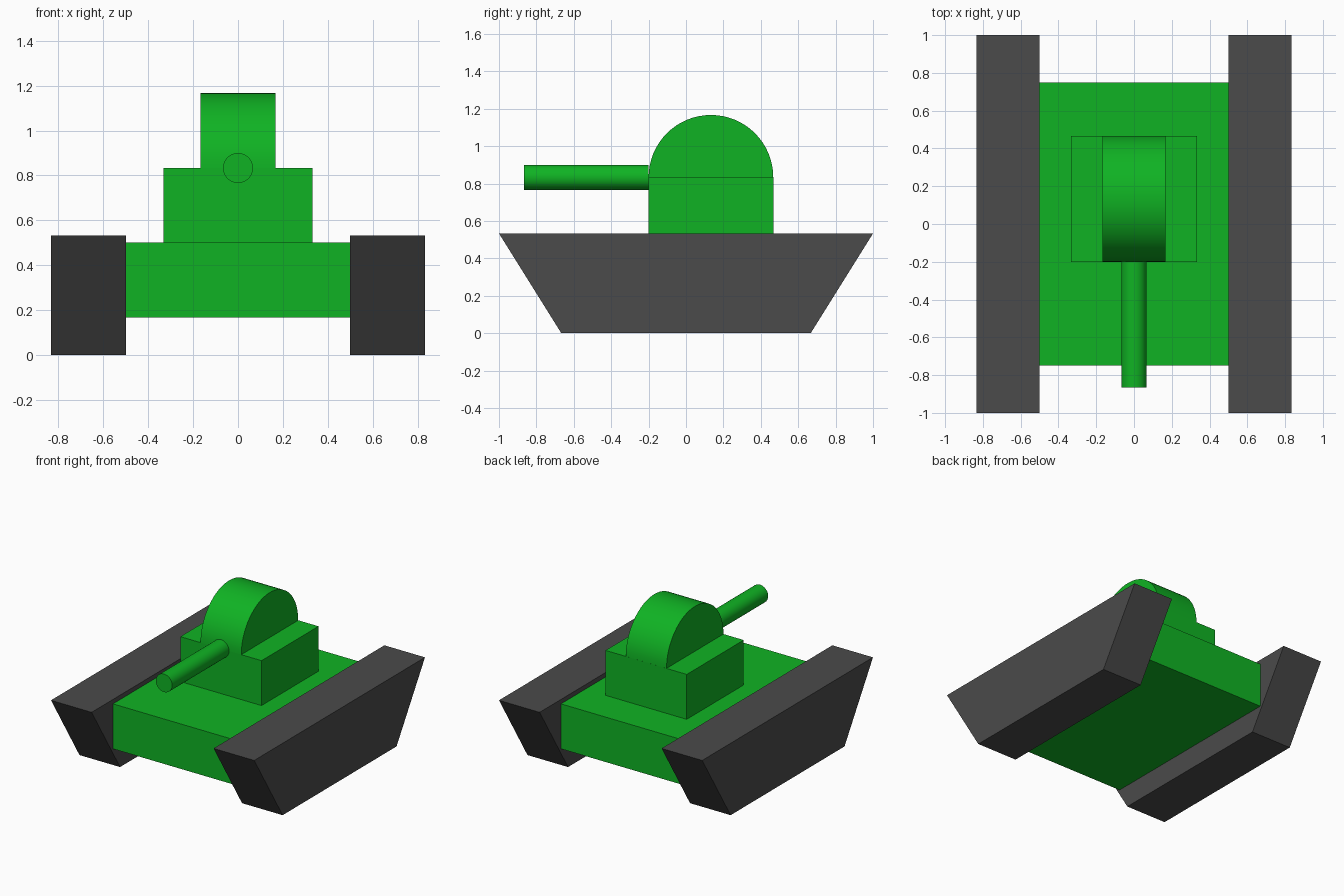
import bpy, bmesh, math

if "Cube" in bpy.data.objects:
    bpy.data.objects.remove(bpy.data.objects["Cube"])


def material(name, rgb):
    m = bpy.data.materials.new(name)
    m.diffuse_color = (*rgb, 1)
    m.use_nodes = True
    m.node_tree.nodes["Principled BSDF"].inputs["Base Color"].default_value = m.diffuse_color
    return m


green = material("green_paint", (0.005, 0.45, 0.017))
dark = material("dark_rubber", (0.07, 0.07, 0.07))


def extrude_profile(name, profile, x0, x1, mat):
    """Solid from a (y, z) outline extruded along x."""
    bm = bmesh.new()
    face = bm.faces.new([bm.verts.new((x0, y, z)) for y, z in profile])
    ext = bmesh.ops.extrude_face_region(bm, geom=[face])
    verts = [v for v in ext["geom"] if isinstance(v, bmesh.types.BMVert)]
    bmesh.ops.translate(bm, verts=verts, vec=(x1 - x0, 0, 0))
    bmesh.ops.recalc_face_normals(bm, faces=bm.faces)
    mesh = bpy.data.meshes.new(name)
    bm.to_mesh(mesh)
    bm.free()
    mesh.materials.append(mat)
    ob = bpy.data.objects.new(name, mesh)
    bpy.context.collection.objects.link(ob)
    return ob


def rect(y0, y1, z0, z1):
    return [(y0, z0), (y1, z0), (y1, z1), (y0, z1)]


def smooth(ob):
    bpy.ops.object.select_all(action='DESELECT')
    ob.select_set(True)
    bpy.context.view_layer.objects.active = ob
    bpy.ops.object.shade_smooth_by_angle(angle=math.radians(30))


# Tracks: tapered side blocks
track = [(-0.667, 0), (0.667, 0), (1, 0.533), (-1, 0.533)]
for side, x0, x1 in (("left", -0.833, -0.5), ("right", 0.5, 0.833)):
    extrude_profile(side + "_track", track, x0, x1, dark)

# Hull and turret base
extrude_profile("hull", rect(-0.75, 0.75, 0.167, 0.5), -0.5, 0.5, green)
extrude_profile("turret_base", rect(-0.2, 0.467, 0.5, 0.833), -0.333, 0.333, green)

# Turret dome: half cylinder lying across the base
N = 32
arc = [(0.1333 + 0.3333 * math.cos(math.pi * i / N),
        0.833 + 0.3333 * math.sin(math.pi * i / N)) for i in range(N + 1)]
smooth(extrude_profile("turret_dome", arc, -0.167, 0.167, green))

# Gun barrel, running forward from the turret front
bpy.ops.mesh.primitive_cylinder_add(vertices=48, radius=0.0667, depth=0.667,
                                    location=(0, -0.5333, 0.833),
                                    rotation=(math.pi / 2, 0, 0))
barrel = bpy.context.object
barrel.name = "gun_barrel"
barrel.data.materials.append(green)
smooth(barrel)
